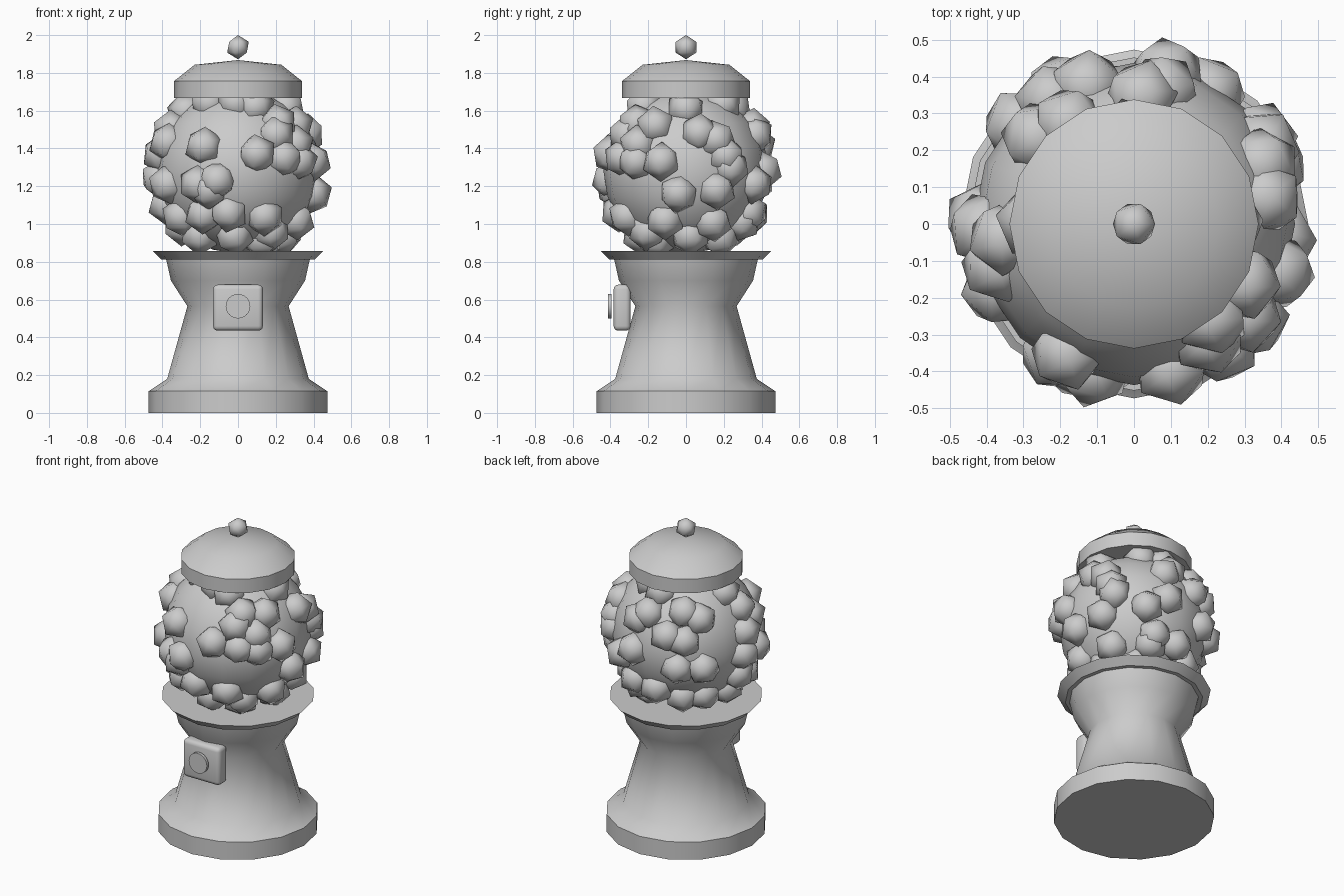
import bpy, bmesh, math, random
from mathutils import Vector, Matrix, Euler

random.seed(4)
cube = bpy.data.objects.get("Cube")
if cube:
    bpy.data.objects.remove(cube, do_unlink=True)

GREY = (0.6, 0.6, 0.6, 1.0)
grey = bpy.data.materials.new("plain_grey")
grey.use_nodes = True
grey.diffuse_color = GREY
for node in grey.node_tree.nodes:
    if node.type == 'BSDF_PRINCIPLED':
        node.inputs["Base Color"].default_value = GREY

SIDES = 16
GLOBE_CENTRE = Vector((0, 0, 1.28))
GLOBE_RADIUS = 0.437
BALL_ORBIT = 0.415
BALL_RADIUS = 0.107


def finish(name, bm, angle):
    """Turn a bmesh into a named grey object, smooth below the given angle."""
    bmesh.ops.recalc_face_normals(bm, faces=bm.faces[:])
    mesh = bpy.data.meshes.new(name)
    bm.to_mesh(mesh)
    bm.free()
    mesh.materials.append(grey)
    obj = bpy.data.objects.new(name, mesh)
    bpy.context.collection.objects.link(obj)
    bpy.ops.object.select_all(action='DESELECT')
    obj.select_set(True)
    bpy.context.view_layer.objects.active = obj
    bpy.ops.object.shade_smooth_by_angle(angle=math.radians(angle))
    return obj


def lathe(name, profile, angle=50):
    """Spin a (radius, height) profile about z; radius 0 makes a pole."""
    bm = bmesh.new()
    rings = []
    for radius, z in profile:
        if radius == 0:
            rings.append([bm.verts.new((0, 0, z))] * SIDES)
            continue
        turns = [2 * math.pi * i / SIDES for i in range(SIDES)]
        rings.append([bm.verts.new((radius * math.cos(t), radius * math.sin(t), z))
                      for t in turns])
    for low, high in zip(rings, rings[1:]):
        for i in range(SIDES):
            j = (i + 1) % SIDES
            corners = dict.fromkeys((low[i], low[j], high[j], high[i]))
            bm.faces.new(list(corners))
    return finish(name, bm, angle)


# Flared pedestal with a wide foot
lathe("pedestal", [(0, 0), (0.473, 0), (0.473, 0.115), (0.375, 0.18),
                   (0.268, 0.565), (0.355, 0.70), (0.382, 0.82), (0, 0.82)])

# Shallow dish under the globe
lathe("dish", [(0, 0.812), (0.405, 0.812), (0.452, 0.858), (0, 0.858)], 30)

# Lid with a low dome
lathe("lid", [(0, 1.667), (0.338, 1.667), (0.338, 1.757),
              (0.23, 1.843), (0, 1.868)])

# Knob on the lid
bm = bmesh.new()
bmesh.ops.create_icosphere(bm, subdivisions=1, radius=0.064,
                           matrix=Matrix.Translation((0, 0, 1.936)))
finish("knob", bm, 180)

# Globe
bm = bmesh.new()
bmesh.ops.create_uvsphere(bm, u_segments=SIDES, v_segments=SIDES // 2 + 2,
                          radius=GLOBE_RADIUS,
                          matrix=Matrix.Translation(GLOBE_CENTRE))
finish("globe", bm, 180)

# Coin plate with rounded edges
bm = bmesh.new()
bmesh.ops.create_cube(bm, size=1, matrix=Matrix.Translation((0, -0.338, 0.557))
                      @ Matrix.Diagonal((0.264, 0.09, 0.244, 1)))
bmesh.ops.bevel(bm, geom=bm.edges[:], offset=0.025, segments=3,
                profile=0.5, affect='EDGES')
finish("coin_plate", bm, 50)

# Thin dial in front of the plate
bm = bmesh.new()
bmesh.ops.create_cone(bm, cap_ends=True, segments=24, radius1=0.065,
                      radius2=0.065, depth=0.018,
                      matrix=Matrix.Translation((0, -0.403, 0.565))
                      @ Matrix.Rotation(math.pi / 2, 4, 'X'))
finish("dial", bm, 50)

# Gumballs: (facing azimuth, facing tilt) then (across, up) in hundredths
CLUSTERS = {
    (-90, 0): [(-18, 13), (-37, 15), (-15, 36), (-1, 36), (21, 25),
               (10, 9), (24, 7), (-21, -7), (-11, -5), (-15, -10), (-37, -7),
               (-5, -22), (-30, -24), (-18, -23), (14, -24), (-20, -34),
               (-2, -34), (13, -36), (32, 5)],
    (0, 0): [(-13, 5), (0, 33), (7, 20), (21, 8), (16, -10), (-20, -32),
             (14, -27), (33, -22), (18, -35), (-31, 19), (-16, 24),
             (-25, 14), (26, 36), (-4, -12), (-11, -26), (-22, 34), (2, -34)],
    (125, 22): [(-27, 8), (-1, 12), (8, 8), (-1, -5), (-11, -2), (-37, -13),
                (-17, -33), (-5, -21), (10, -21), (-42, 20), (-44, 2),
                (31, 14), (34, 0), (33, -13), (30, -25), (10, -37),
                (23, -34), (-20, 29), (22, 23), (-27, -31), (-2, -38)],
    (55, -24): [(16, 16), (18, 33)],
}

bm = bmesh.new()
for (azimuth, tilt), spots in CLUSTERS.items():
    facing = (Matrix.Rotation(math.radians(azimuth), 3, 'Z')
              @ Matrix.Rotation(math.radians(-tilt), 3, 'Y'))
    for across, up in spots:
        y, z = across / 100, up / 100
        depth = math.sqrt(max(0, BALL_ORBIT ** 2 - y * y - z * z))
        direction = (facing @ Vector((depth, y, z))).normalized()
        spin = Euler((random.uniform(-0.2, 0.2), random.uniform(-0.2, 0.2),
                      random.uniform(0, math.tau)))
        place = (Matrix.Translation(GLOBE_CENTRE + direction * BALL_ORBIT)
                 @ spin.to_matrix().to_4x4())
        bmesh.ops.create_icosphere(bm, subdivisions=1, radius=BALL_RADIUS,
                                   matrix=place)
finish("gumballs", bm, 180)
